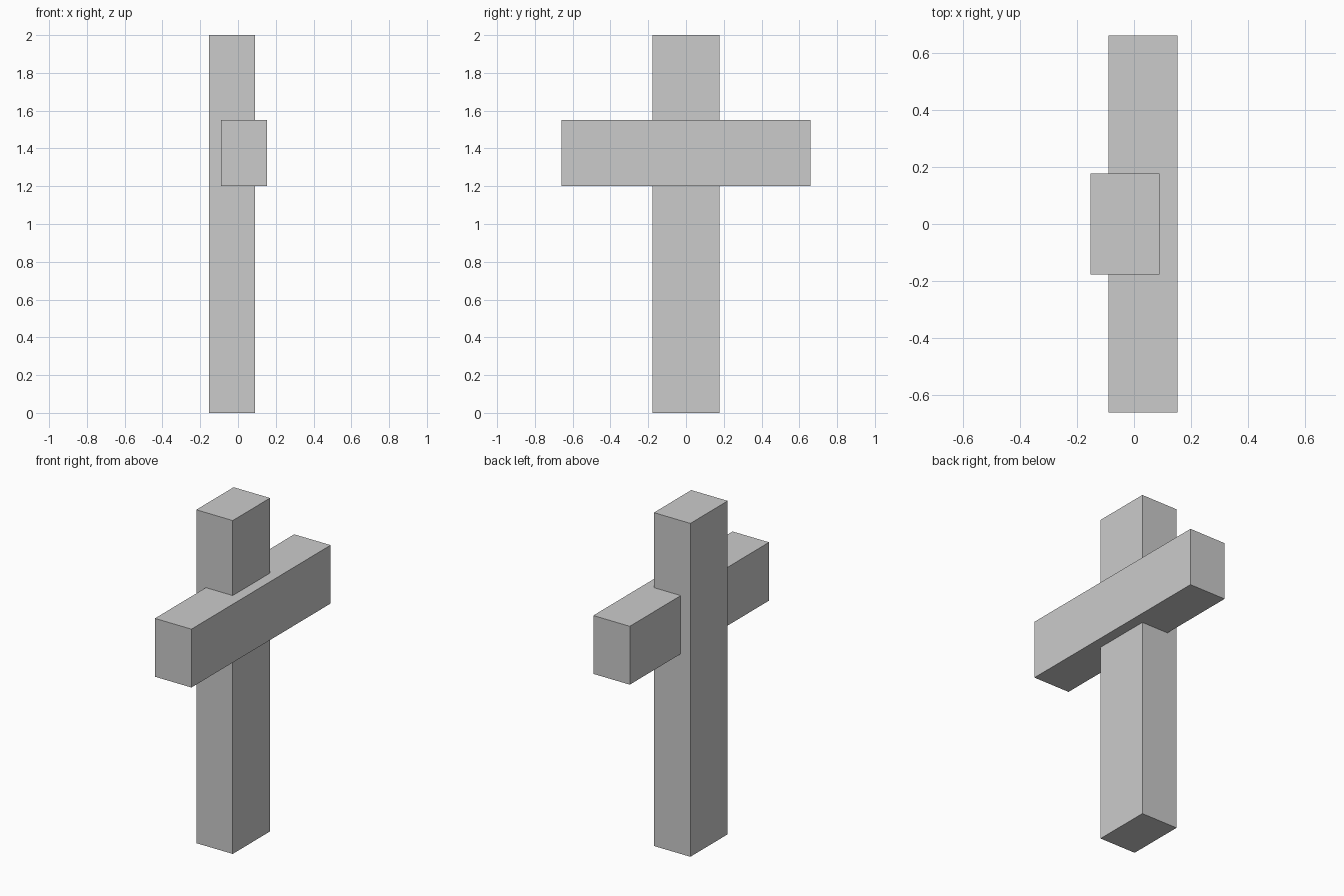
import bpy

if "Cube" in bpy.data.objects:
    bpy.data.objects.remove(bpy.data.objects["Cube"])


def box(name, lo, hi):
    """Box spanning the two given corners."""
    centre = [(a + b) / 2 for a, b in zip(lo, hi)]
    bpy.ops.mesh.primitive_cube_add(size=1, location=centre)
    ob = bpy.context.object
    ob.name = name
    ob.scale = [b - a for a, b in zip(lo, hi)]
    bpy.ops.object.transform_apply(location=False, rotation=False, scale=True)
    return ob


# Upright, set towards -x
box("upright_post", (-0.153, -0.177, 0.0), (0.089, 0.177, 2.0))

# Crossbeam, let into the post and standing proud towards +x
box("crossbeam", (-0.089, -0.66, 1.20), (0.153, 0.66, 1.55))
